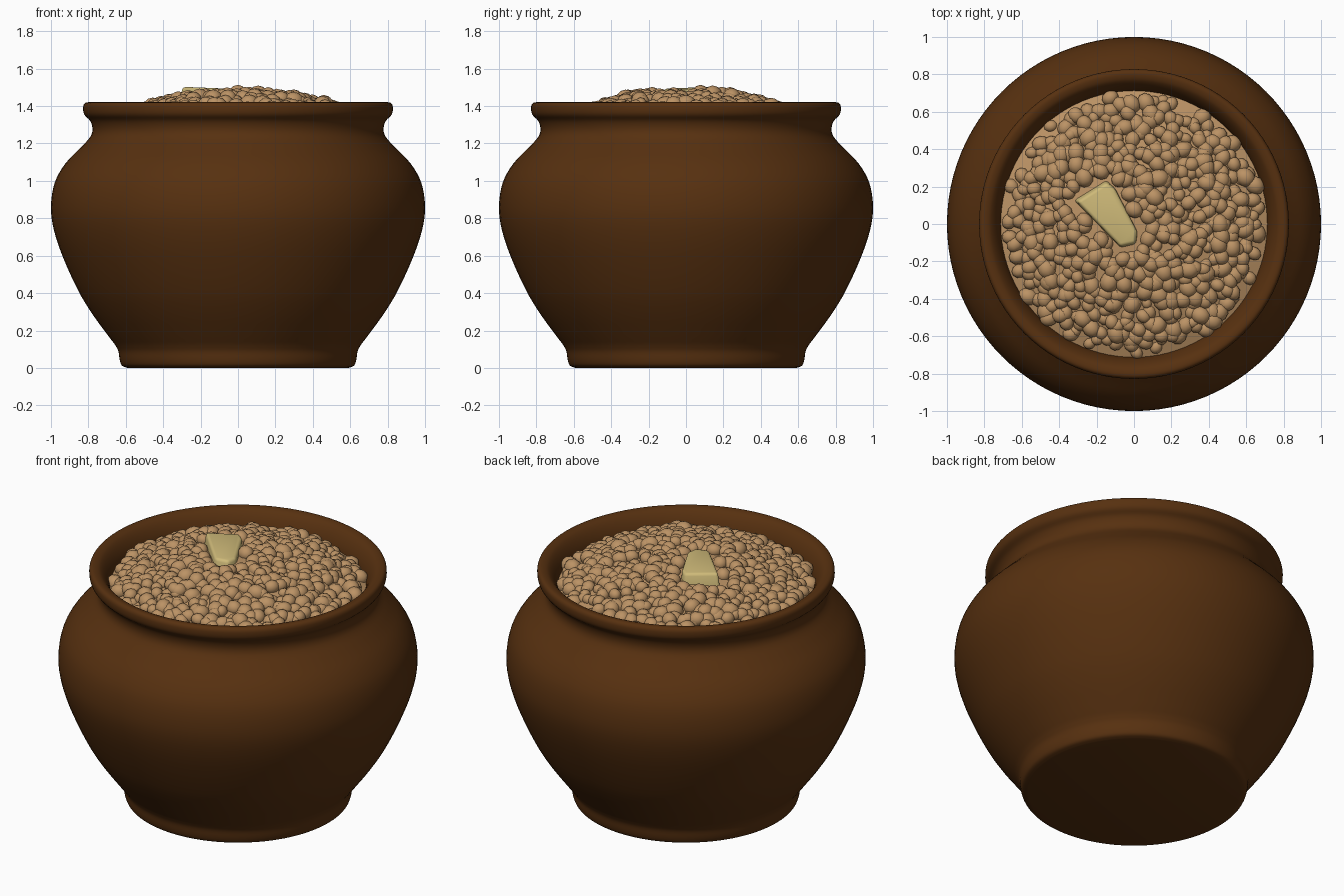
import bpy, bmesh, math, random
from mathutils import Vector, Matrix

random.seed(4)
if "Cube" in bpy.data.objects:
    bpy.data.objects.remove(bpy.data.objects["Cube"], do_unlink=True)


def material(name, rgb):
    mat = bpy.data.materials.new(name)
    mat.use_nodes = True
    mat.diffuse_color = (*rgb, 1)
    mat.node_tree.nodes["Principled BSDF"].inputs["Base Color"].default_value = (*rgb, 1)
    return mat


def finish(bm, name, mat, angle=180):
    bmesh.ops.recalc_face_normals(bm, faces=bm.faces[:])
    mesh = bpy.data.meshes.new(name)
    bm.to_mesh(mesh)
    bm.free()
    mesh.materials.append(mat)
    obj = bpy.data.objects.new(name, mesh)
    bpy.context.collection.objects.link(obj)
    bpy.ops.object.select_all(action="DESELECT")
    obj.select_set(True)
    bpy.context.view_layer.objects.active = obj
    bpy.ops.object.shade_smooth_by_angle(angle=math.radians(angle))
    return obj


def smooth_profile(points, steps=4):
    """Rounded curve through the points, with tangents scaled to each segment."""
    pts = [Vector((r, 0, z)) for r, z in points]
    last = len(pts) - 1
    tangents = [(pts[min(i + 1, last)] - pts[max(i - 1, 0)]).normalized() for i in range(last + 1)]
    curve = []
    for i in range(last):
        a, b = pts[i], pts[i + 1]
        length = (b - a).length
        for k in range(steps):
            t = k / steps
            curve.append(a * (2 * t**3 - 3 * t**2 + 1) + b * (3 * t**2 - 2 * t**3)
                         + tangents[i] * length * (t**3 - 2 * t**2 + t)
                         + tangents[i + 1] * length * (t**3 - t**2))
    return curve + [pts[-1]]


def lathe(points, name, mat, segments=96, angle=180):
    bm = bmesh.new()
    verts = [bm.verts.new(p) for p in points]
    edges = [bm.edges.new(pair) for pair in zip(verts, verts[1:])]
    bmesh.ops.spin(bm, geom=verts + edges, cent=(0, 0, 0), axis=(0, 0, 1),
                   angle=math.tau, steps=segments)
    bmesh.ops.remove_doubles(bm, verts=bm.verts[:], dist=0.0005)
    return finish(bm, name, mat, angle)


clay = material("brown clay", (0.095, 0.03, 0.005))
grain = material("cooked grain", (0.5, 0.29, 0.13))
yellow = material("butter yellow", (0.62, 0.49, 0.19))

# Pot: foot, belly, neck, flared lip and inner wall
foot = [(0.59, 0), (0.62, 0.012), (0.632, 0.04), (0.64, 0.09), (0.658, 0.125)]
body = [(0.658, 0.125), (0.7, 0.18), (0.78, 0.29), (0.85, 0.405), (0.935, 0.59),
        (0.985, 0.74), (1, 0.86), (0.98, 0.99), (0.925, 1.09), (0.84, 1.18),
        (0.79, 1.235), (0.778, 1.275), (0.79, 1.32), (0.822, 1.355), (0.828, 1.395),
        (0.818, 1.416), (0.795, 1.42), (0.765, 1.408), (0.735, 1.37), (0.715, 1.32), (0.7, 1.22)]
profile = ([Vector((0, 0, 0))] + smooth_profile(foot) + smooth_profile(body)[1:]
           + [Vector((0, 0, 1.2))])
lathe(profile, "pot", clay, angle=50)


# Domed bed of grain filling the mouth of the pot
def bed_height(r):
    return 1.46 - 0.3 * r * r


bed = [Vector((r, 0, bed_height(r))) for r in (i * 0.0725 for i in range(11))][:-1]
bed += [Vector((0.715, 0, bed_height(0.715)))]
lathe(bed, "grain_bed", grain, segments=64)

# Butter pat outline, seen from above
outline = [Vector(p) for p in ((-0.33, 0.13), (-0.15, 0.245), (-0.1, 0.2),
                               (0.03, -0.05), (0.02, -0.12), (-0.07, -0.14))]
centre = sum(outline, Vector((0, 0))) / len(outline)


def near_butter(x, y, margin=0.03):
    """True when a point lies inside the pat or close to its border."""
    p = Vector((x, y))
    for a, b in zip(outline, outline[1:] + outline[:1]):
        d = (b - a).normalized()
        if (p - a).x * d.y - (p - a).y * d.x < -margin:
            return False
    return True


# Plump grains, each made of two fused lobes, scattered on a spiral
bm = bmesh.new()
count = 275
for i in range(count):
    r = 0.685 * math.sqrt((i + 0.5) / count)
    a = i * math.pi * (3 - math.sqrt(5))
    x = r * math.cos(a) + random.uniform(-0.02, 0.02)
    y = r * math.sin(a) + random.uniform(-0.02, 0.02)
    turn = random.uniform(0, math.tau)
    size = random.uniform(0.036, 0.054)
    lift = random.uniform(-0.014, 0.014)
    for side in (-1, 1):
        px = x + side * 0.65 * size * math.cos(turn)
        py = y + side * 0.65 * size * math.sin(turn)
        dist = math.hypot(px, py)
        if dist > 0.69 or near_butter(px, py):
            continue
        lobe = size * random.uniform(0.75, 1.0)
        place = (Matrix.Translation((px, py, bed_height(dist) + lift))
                 @ Matrix.Rotation(turn, 4, "Z") @ Matrix.Diagonal((1.15, 1, 1, 1)))
        bmesh.ops.create_icosphere(bm, subdivisions=2, radius=lobe, matrix=place)
finish(bm, "grains", grain)

# Butter: tapered slab with softened edges, half sunk in the grain
bm = bmesh.new()
lower = [bm.verts.new((p.x, p.y, 1.38)) for p in outline]
upper = []
for p in outline:
    q = centre + (p - centre) * 0.88
    upper.append(bm.verts.new((q.x, q.y, 1.495 - 0.04 * (q.x - centre.x))))
bm.faces.new(lower)
bm.faces.new(upper)
for i in range(len(outline)):
    j = (i + 1) % len(outline)
    bm.faces.new((lower[i], lower[j], upper[j], upper[i]))
bmesh.ops.recalc_face_normals(bm, faces=bm.faces[:])
bmesh.ops.bevel(bm, geom=bm.edges[:], offset=0.016, segments=3, profile=0.5,
                affect="EDGES", clamp_overlap=True)
finish(bm, "butter", yellow, angle=60)
